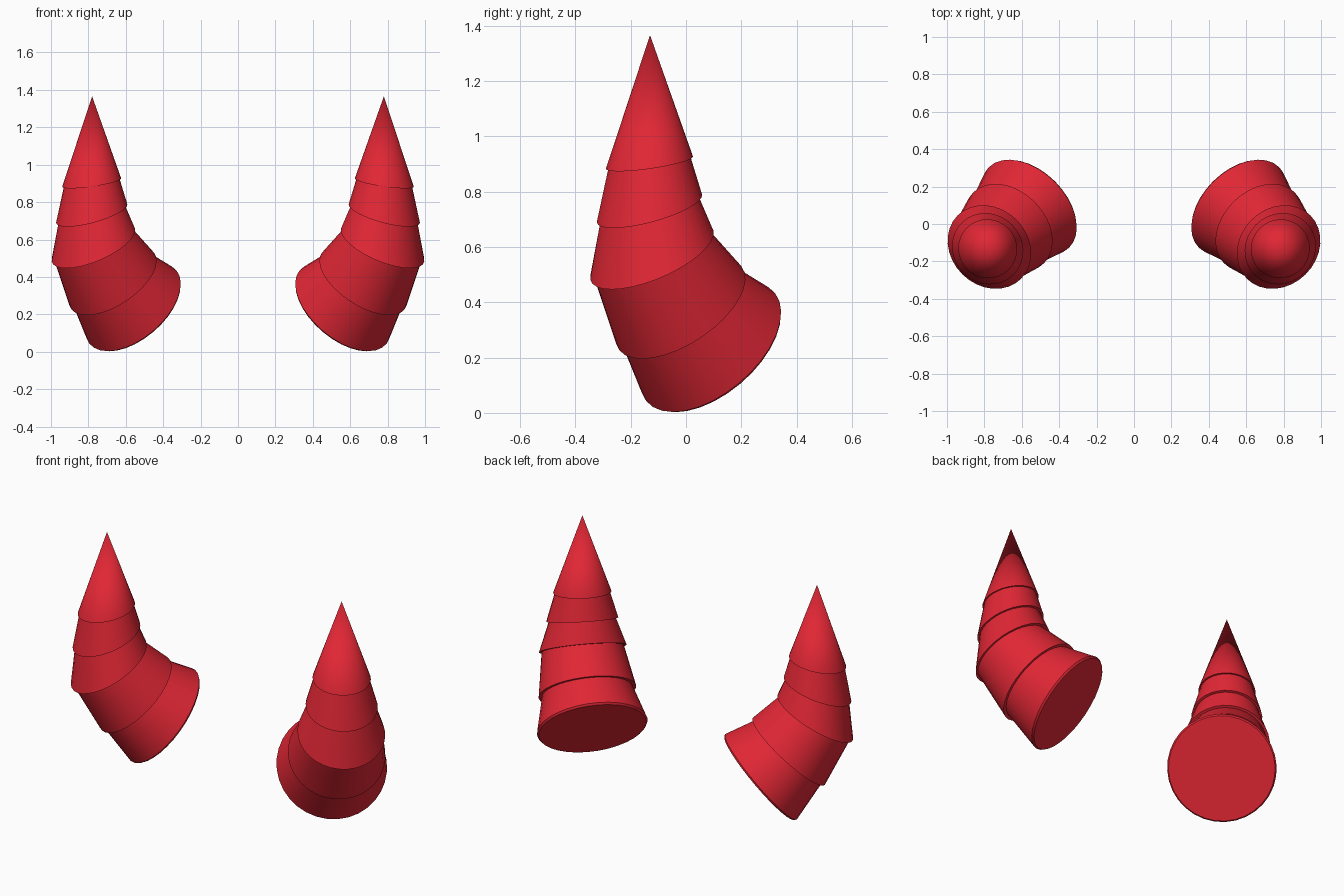
import bpy, bmesh
from math import sin, cos, pi, radians, sqrt
from mathutils import Vector

if "Cube" in bpy.data.objects:
    bpy.data.objects.remove(bpy.data.objects["Cube"])

SIDES = 32

red = bpy.data.materials.new("horn_red")
red.diffuse_color = (0.75, 0.02, 0.035, 1)
red.use_nodes = True
red.node_tree.nodes["Principled BSDF"].inputs["Base Color"].default_value = red.diffuse_color

# Curved horn as tilted rings: (outward offset, height, axis elevation in degrees, radius)
# Equal centres with two radii form the small lip under each overlapping segment
RINGS = [
    (-0.134, 0.231, 39.5, 0.296),
    (-0.126, 0.238, 39.5, 0.304),
    (0.028, 0.378, 47, 0.249), (0.028, 0.378, 47, 0.268),
    (0.174, 0.570, 59, 0.225), (0.174, 0.570, 59, 0.240),
    (0.187, 0.739, 69, 0.183), (0.187, 0.739, 69, 0.197),
    (0.187, 0.905, 78.5, 0.150), (0.187, 0.905, 78.5, 0.159),
]
TIP = (0.184, 1.366)


def make_horn(name, side):
    # The horn bends in a vertical plane running diagonally outward and forward
    out = Vector((side, -1, 0)) / sqrt(2)
    across = Vector((side, 1, 0)) / sqrt(2)
    up = Vector((0, 0, 1))
    origin = Vector((0.65 * side, 0, 0))
    bm = bmesh.new()
    loops = []
    for s, z, elevation, r in RINGS:
        a = radians(elevation)
        centre = origin + out * s + up * z
        tilt = out * sin(a) - up * cos(a)
        loops.append([bm.verts.new(centre + r * (cos(t) * tilt + sin(t) * across))
                      for t in (2 * pi * i / SIDES for i in range(SIDES))])

    # Base cap, segment walls and lips
    bm.faces.new(loops[0])
    for lo, hi in zip(loops, loops[1:]):
        for i in range(SIDES):
            j = (i + 1) % SIDES
            bm.faces.new((lo[i], lo[j], hi[j], hi[i]))

    # Pointed end
    tip = bm.verts.new(origin + out * TIP[0] + up * TIP[1])
    for i in range(SIDES):
        bm.faces.new((loops[-1][i], loops[-1][(i + 1) % SIDES], tip))

    bmesh.ops.recalc_face_normals(bm, faces=bm.faces[:])
    mesh = bpy.data.meshes.new(name)
    bm.to_mesh(mesh)
    bm.free()
    mesh.materials.append(red)
    obj = bpy.data.objects.new(name, mesh)
    bpy.context.collection.objects.link(obj)
    bpy.ops.object.select_all(action='DESELECT')
    obj.select_set(True)
    bpy.context.view_layer.objects.active = obj
    bpy.ops.object.shade_smooth_by_angle(angle=radians(30))


make_horn("right_horn", 1)
make_horn("left_horn", -1)
